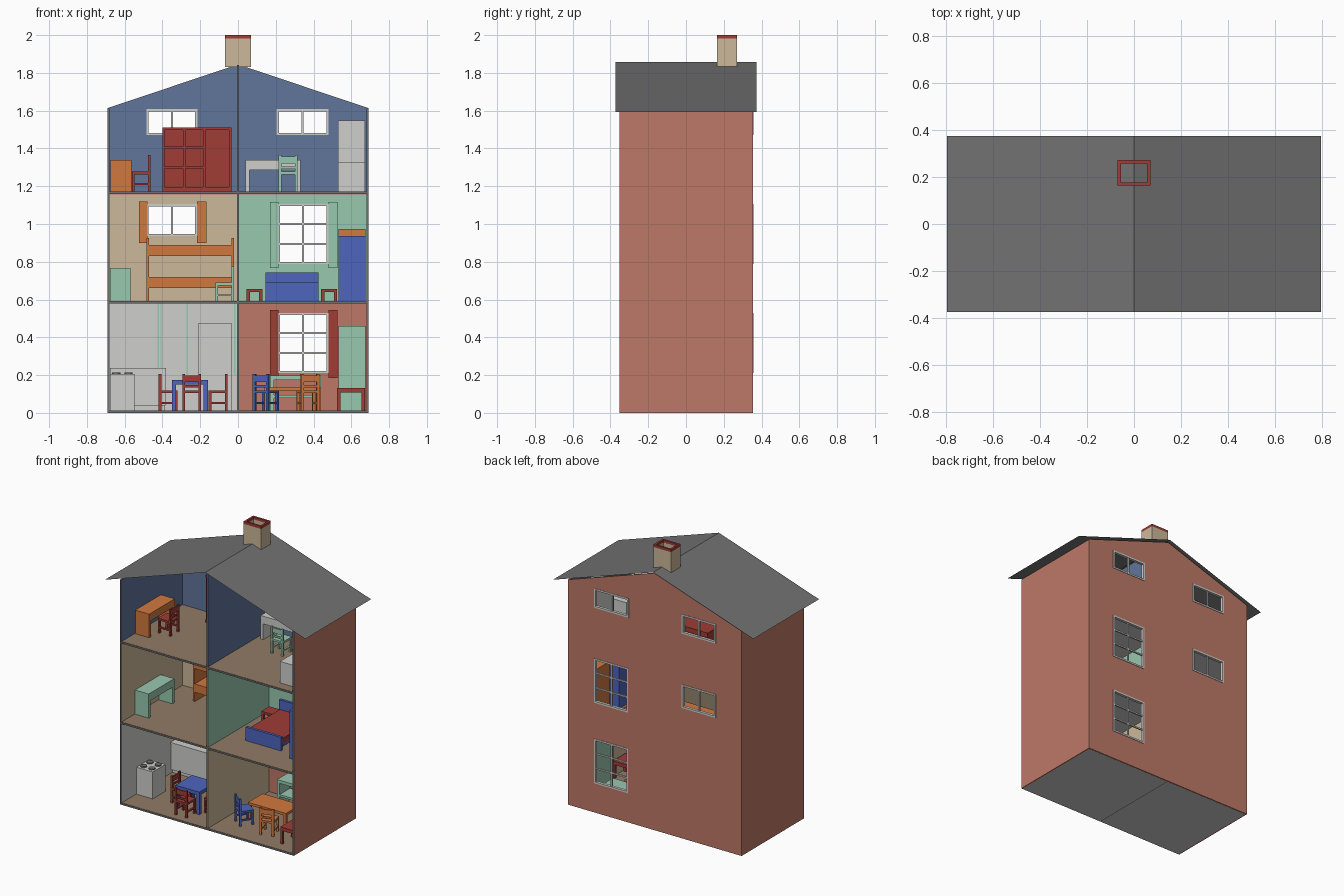
import bpy, bmesh, math
from mathutils import Matrix, Vector

if "Cube" in bpy.data.objects:
    bpy.data.objects.remove(bpy.data.objects["Cube"])

def lin(c):
    c /= 255
    return c / 12.92 if c <= 0.04045 else ((c + 0.055) / 1.055) ** 2.4

COL = dict(terracotta=(190, 120, 103), red=(160, 60, 53), blue=(77, 101, 189),
           slate_blue=(97, 117, 155), tan=(204, 185, 154), light_grey=(207, 207, 205),
           green=(153, 200, 175), orange=(209, 120, 63), dark_grey=(113, 113, 113),
           brown=(146, 123, 102))
MAT = {}
for n, c in COL.items():
    MAT[n] = bpy.data.materials.new(n)
    MAT[n].diffuse_color = (*[lin(v) for v in c], 1)

def finish(name, bm, mat, loc=(0, 0, 0), ang=0):
    me = bpy.data.meshes.new(name)
    bm.to_mesh(me)
    bm.free()
    me.materials.append(MAT[mat])
    ob = bpy.data.objects.new(name, me)
    ob.location = loc
    ob.rotation_euler[2] = math.radians(ang)
    bpy.context.collection.objects.link(ob)
    return ob

def boxes(name, mat, parts, loc=(0, 0, 0), ang=0):
    """Several boxes (x0,x1,y0,y1,z0,z1) in one object."""
    bm = bmesh.new()
    for a, b, c, d, e, f in parts:
        m = Matrix.Translation(((a + b) / 2, (c + d) / 2, (e + f) / 2)) @ Matrix.Diagonal((b - a, d - c, f - e, 1))
        bmesh.ops.create_cube(bm, size=1, matrix=m)
    return finish(name, bm, mat, loc, ang)

def top_z(x):
    return 1.845 - 0.335 * abs(x)

def panel(name, mat, outer, hole, y0, y1):
    """Four-cornered xz panel with an optional window hole, extruded in y."""
    bm = bmesh.new()
    o = [bm.verts.new((x, y0, z)) for x, z in outer]
    if hole:
        a, b, c, d = hole
        i = [bm.verts.new((x, y0, z)) for x, z in ((a, c), (b, c), (b, d), (a, d))]
        fs = [bm.faces.new((o[k], o[(k + 1) % 4], i[(k + 1) % 4], i[k])) for k in range(4)]
    else:
        fs = [bm.faces.new(o)]
    r = bmesh.ops.extrude_face_region(bm, geom=fs, use_keep_orig=True)
    vs = [v for v in r["geom"] if isinstance(v, bmesh.types.BMVert)]
    bmesh.ops.translate(bm, vec=Vector((0, y1 - y0, 0)), verts=vs)
    bmesh.ops.recalc_face_normals(bm, faces=bm.faces[:])
    finish(name, bm, mat)

def window(name, hole, rows):
    a, b, c, d = hole
    y0, y1, w, m = 0.338, 0.358, 0.012, 0.005
    p = [(a, a + w, y0, y1, c, d), (b - w, b, y0, y1, c, d),
         (a + w, b - w, y0, y1, c, c + w), (a + w, b - w, y0, y1, d - w, d)]
    xm = (a + b) / 2
    p.append((xm - m, xm + m, y0 + .004, y1 - .004, c + w, d - w))
    for k in range(1, rows):
        z = c + (d - c) * k / rows
        p.append((a + w, b - w, y0 + .005, y1 - .005, z - m, z + m))
    boxes(name, "light_grey", p)

# ---- rooms: name, side, z range, back colour, side colour, window, rows, curtain
Z = (0.0, 0.58, 1.158)
ROOMS = [
    ("kitchen", -1, 0, "light_grey", "light_grey", None, 0, None),
    ("dining", 1, 0, "terracotta", "tan", (.21, .48, .21, .53), 3, ("red", .185, .545)),
    ("bunk_room", -1, 1, "tan", "tan", (-.485, -.215, .936, 1.105), 1, ("orange", .9, 1.12)),
    ("bedroom", 1, 1, "green", "green", (.21, .48, .788, 1.106), 3, ("green", .767, 1.117)),
    ("attic_left", -1, 2, "slate_blue", "slate_blue", (-.485, -.215, 1.47, 1.608), 1, None),
    ("attic_right", 1, 2, "slate_blue", "slate_blue", (.205, .48, 1.47, 1.608), 1, None),
]
for name, s, lv, cb, cs, win, rows, cur in ROOMS:
    x0, x1 = sorted((0, s * .69))
    z0 = Z[lv]
    zt = lambda x: top_z(x) if lv == 2 else Z[lv + 1]
    outer = [(x0, z0), (x1, z0), (x1, zt(x1)), (x0, zt(x0))]
    panel(name + "_outer_back_wall", "terracotta", outer, win, .347, .355)
    xa, xb = sorted((s * .003, s * .682))
    inner = [(xa, z0 + .01), (xb, z0 + .01), (xb, zt(xb) - .001), (xa, zt(xa) - .001)]
    panel(name + "_back_wall", cb, inner, win, .343, .347)
    # ceiling slab with dark front edge, floor boards and wall linings
    boxes(name + "_slab", "light_grey", [(xa, xb, -.349, .346, z0, z0 + .01)])
    boxes(name + "_front_edge", "dark_grey", [(xa, xb, -.352, -.349, z0, z0 + .011)])
    boxes(name + "_floor", "brown", [(xa, xb, -.349, .343, z0 + .01, z0 + .013)])
    boxes(name + "_linings", cs, [
        (min(s * .003, s * .006), max(s * .003, s * .006), -.349, .343, z0 + .013, zt(0) - .002),
        (min(s * .679, s * .682), max(s * .679, s * .682), -.349, .343, z0 + .013, zt(.69) - .002)])
    if win:
        window(name + "_window", win, rows)
    if cur:
        boxes(name + "_curtains", cur[0], [(win[0] - .04, win[0] + .005, .333, .342, cur[1], cur[2]),
                                           (win[1] - .002, win[1] + .048, .333, .342, cur[1], cur[2])])

# ---- side walls, front trim, divider
for s, n in ((-1, "left"), (1, "right")):
    a, b = sorted((s * .682, s * .69))
    boxes(n + "_side_wall", "terracotta", [(a, b, -.349, .355, 0, 1.613)])
    boxes(n + "_front_trim", "dark_grey", [(a, b, -.352, -.349, 0, 1.613)])
boxes("divider_wall", "dark_grey", [(-.003, .003, -.352, .347, 0, 1.842)])

# ---- roof sheet and hollow chimney
bm = bmesh.new()
rows_ = [[bm.verts.new((x, y, z)) for y in (-.373, .373)] for x, z in ((-.795, 1.592), (0, 1.857), (.795, 1.592))]
for p, q in zip(rows_, rows_[1:]):
    bm.faces.new((p[0], q[0], q[1], p[1]))
finish("roof", bm, "dark_grey")

def tube(name, mat, z0, z1):
    boxes(name, mat, [(-.07, -.056, .163, .271, z0, z1), (.056, .07, .163, .271, z0, z1),
                      (-.056, .056, .163, .177, z0, z1), (-.056, .056, .257, .271, z0, z1)])
tube("chimney", "tan", 1.83, 1.982)
tube("chimney_cap", "red", 1.982, 2.0)

# ---- furniture helpers
def chair(name, mat, x, y, z, ang):
    """Faces +y before turning; the back is at -y."""
    w, t, h = .05, .014, .193
    p = [(-w, w, -w, w, .092, .106)]
    for sx in (-1, 1):
        a, b = sorted((sx * w, sx * (w - t)))
        p += [(a, b, -w, -w + t, 0, h), (a, b, w - t, w, 0, .092), (a, b, -w + t, w - t, .035, .045)]
    p += [(-w + t, w - t, -w + .002, -w + .011, .15, .186), (-w + t, w - t, -w + .002, -w + .011, .122, .134)]
    boxes(name, mat, p, (x, y, z), ang)

def table(name, mat, a, b, c, d, z0, z1, top=.015, leg=.018):
    p = [(a, b, c, d, z1 - top, z1)]
    for u in (a, b - leg):
        for v in (c, d - leg):
            p.append((u, u + leg, v, v + leg, z0, z1 - top))
    boxes(name, mat, p)

def desk(name, mat, x, y, z, length, depth, ang):
    l, d, h = length / 2, depth / 2, .173
    boxes(name, mat, [(-l, l, -d, d, h - .055, h), (-l, -l + .02, -d, d, 0, h - .055),
                      (l - .02, l, -d, d, 0, h - .055)], (x, y, z), ang)

def box(name, mat, *b):
    boxes(name, mat, [b])

F0, F1, F2 = .013, .593, 1.171

# ---- kitchen
box("stove", "light_grey", -.677, -.548, -.184, -.04, F0, .206)
bm = bmesh.new()
for u in (-.645, -.58):
    for v in (-.147, -.077):
        bmesh.ops.create_cone(bm, cap_ends=True, segments=12, radius1=.022, radius2=.022, depth=.008,
                              matrix=Matrix.Translation((u, v, .21)))
finish("stove_burners", bm, "dark_grey")
boxes("kitchen_counter", "light_grey", [(-.677, -.38, .2, .342, .225, .238), (-.677, -.385, .207, .342, .04, .225),
                                        (-.677, -.39, .225, .342, F0, .04)])
box("fridge", "light_grey", -.208, -.035, .18, .342, F0, .476)
boxes("wall_stripes", "green", [(x, x + .006, .338, .343, .2, .578) for x in (-.425, -.41, -.272, -.02)])
table("kitchen_table", "blue", -.35, -.16, -.21, -.02, F0, .175, .025, .022)
chair("kitchen_chair_left", "red", -.37, -.115, F0, -90)
chair("kitchen_chair_front", "red", -.245, -.25, F0, 0)
chair("kitchen_chair_right", "red", -.105, -.115, F0, 90)

# ---- dining room
table("dining_table", "orange", .14, .44, -.085, .08, F0, .135, .018)
chair("dining_chair_blue", "blue", .147, -.14, F0, -35)
chair("dining_chair_orange", "orange", .37, -.175, F0, 15)
table("red_side_table", "red", .525, .672, -.27, -.13, F0, .133, .025)
boxes("sideboard", "green", [(.17, .44, .2, .32, .175, .198), (.17, .19, .2, .32, F0, .175),
                             (.42, .44, .2, .32, F0, .175), (.19, .42, .2, .32, .08, .095)])
box("green_cabinet", "green", .533, .676, .06, .32, F0, .46)

# ---- bunk room
boxes("bunk_bed", "orange", [(-.485, -.47, .18, .342, F1, .926), (-.035, -.02, .18, .342, F1, .926),
                             (-.47, -.035, .18, .342, .83, .889), (-.47, -.035, .18, .342, .66, .72)])
desk("green_desk", "green", -.623, -.055, F1, .29, .108, 90)
chair("green_bunk_chair", "green", -.07, .05, F1 - .01, 90)

# ---- bedroom
boxes("bed_frame", "blue", [(.145, .425, -.12, -.1, F1, .69), (.145, .425, .26, .28, F1, .742),
                            (.155, .415, -.1, .26, .61, .635)])
box("bed_blanket", "red", .15, .42, -.1, .26, .635, .672)
table("nightstand_left", "red", .045, .13, .2, .29, F1, .655)
table("nightstand_right", "red", .44, .525, .2, .29, F1, .655)
box("blue_wardrobe", "blue", .533, .676, -.18, .0, F1, .937)
box("orange_bookcase", "orange", .533, .676, .1, .32, F1, .973)

# ---- attic left
desk("orange_desk", "orange", -.62, -.055, F2 - .004, .29, .11, 90)
chair("red_attic_chair", "red", -.512, -.055, F2, 90)
p = [(-.395, -.04, .215, .32, 1.185, 1.5), (-.4, -.035, .205, .325, F2, 1.195), (-.4, -.035, .205, .325, 1.498, 1.51)]
for x in (-.4, -.29, -.185, -.047):
    p.append((x, x + .012, .207, .215, 1.195, 1.498))
for z in (1.295, 1.4):
    p.append((-.388, -.18, .207, .215, z, z + .01))
boxes("red_dresser", "red", p)

# ---- attic right
desk("grey_desk", "light_grey", .185, .265, F2 - .004, .29, .13, 0)
chair("green_attic_chair", "green", .265, .11, F2, 0)
box("grey_chest", "light_grey", .53, .672, -.28, -.08, F2, 1.325)
box("grey_cabinet", "light_grey", .53, .672, .06, .32, F2, 1.547)

for m in bpy.data.materials:
    if m.users and not m.is_grease_pencil:
        m.use_nodes = True
        m.node_tree.nodes["Principled BSDF"].inputs["Base Color"].default_value = m.diffuse_color
